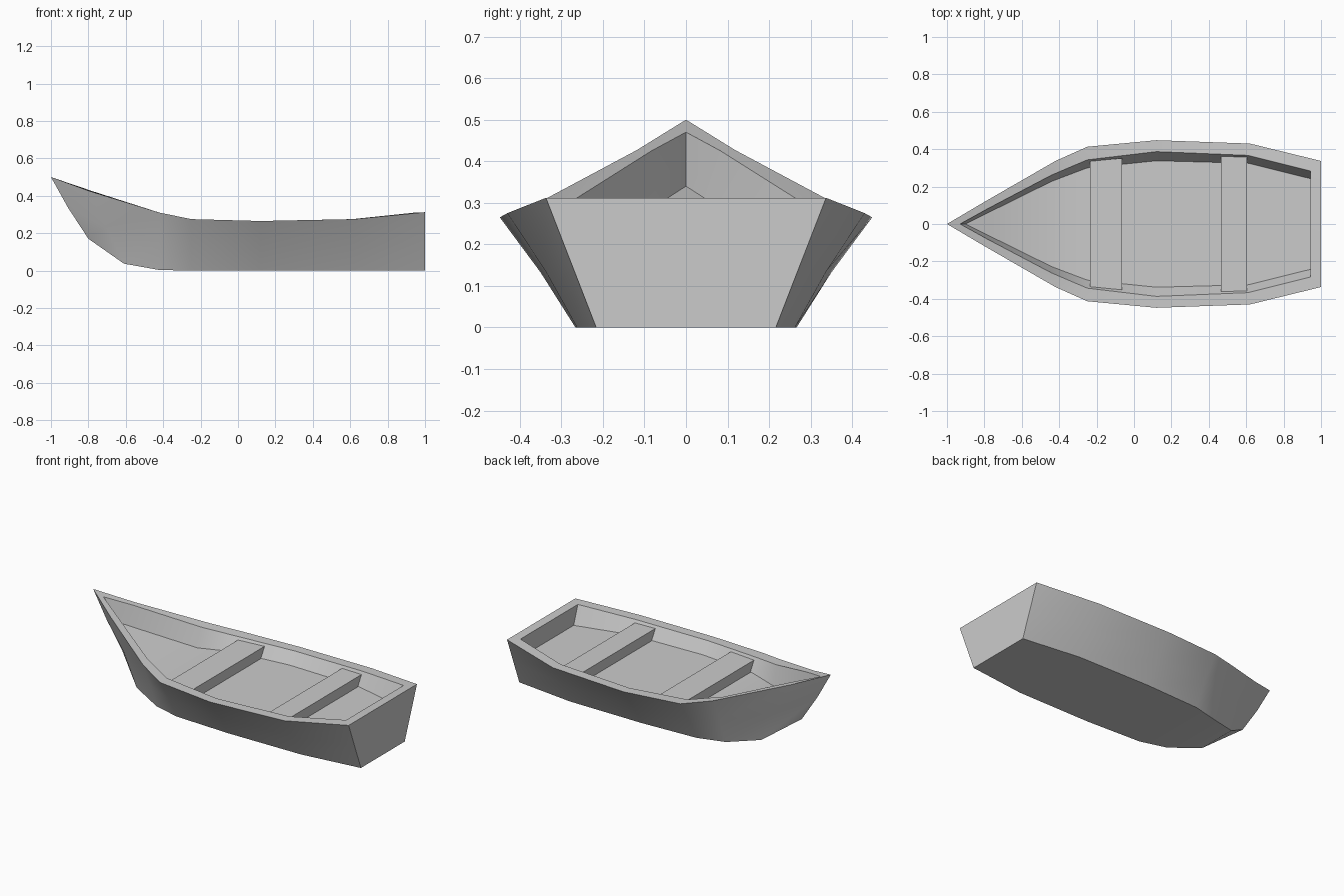
import bpy, bmesh

if "Cube" in bpy.data.objects:
    bpy.data.objects.remove(bpy.data.objects["Cube"])

# Hull stations from bow to stern, (x, half width, z) for each lengthwise line
rim = [(-1, 0, .5), (-.8, .118, .427), (-.42, .337, .31), (-.25, .413, .275),
       (.12, .448, .265), (.62, .43, .275), (1, .337, .312)]
chine = [(-.8, 0, .17), (-.61, .128, .037), (-.42, .206, .003), (-.25, .25, 0),
         (.12, .266, 0), (.62, .262, 0), (1, .216, 0)]
inner = [(-.93, 0, .47), (-.78, .083, .425), (-.44, .262, .312), (-.25, .343, .275),
         (.12, .387, .265), (.61, .367, .275), (.945, .283, .31)]
floor = [(-.9, 0, .34), (-.76, .07, .295), (-.44, .228, .195), (-.25, .3, .195),
         (.12, .338, .195), (.61, .325, .195), (.945, .242, .195)]


def finish(bm, name):
    bmesh.ops.remove_doubles(bm, verts=bm.verts, dist=1e-4)
    bmesh.ops.recalc_face_normals(bm, faces=bm.faces)
    mesh = bpy.data.meshes.new(name)
    bm.to_mesh(mesh)
    bm.free()
    ob = bpy.data.objects.new(name, mesh)
    bpy.context.collection.objects.link(ob)
    return ob


# Hull: skin closed cross-section loops, the bow ones collapse to the stem
bm = bmesh.new()
loops = []
for i, (r, c, n, f) in enumerate(zip(rim, chine, inner, floor)):
    pinch = .98 if 0 < i < 6 else 1
    m = ((r[0] + c[0]) / 2 - (.008 if i == 0 else 0),
         (r[1] + c[1]) / 2 * pinch, (r[2] + c[2]) / 2)
    half = [f, n, r, m, c]
    pts = half + [(x, -y, z) for x, y, z in reversed(half)]
    loops.append([bm.verts.new(p) for p in pts])
for a, b in zip(loops, loops[1:]):
    for j in range(10):
        k = (j + 1) % 10
        bm.faces.new((a[j], a[k], b[k], b[j]))
# Stern: transom, its top rim and its inside wall
s = loops[-1]
bm.faces.new(s[2:8])
bm.faces.new((s[1], s[2], s[7], s[8]))
bm.faces.new((s[0], s[1], s[8], s[9]))
hull = finish(bm, "hull")
bpy.context.view_layer.objects.active = hull
hull.select_set(True)
bpy.ops.object.shade_smooth_by_angle(angle=.52)
hull.select_set(False)


# Seats: tapered boards whose ends slope with the hull sides
def seat(name, x0, x1, w0, w1, top=.258, bottom=.19, slope=.04):
    bm = bmesh.new()
    for z, d in ((top, 0), (bottom, slope)):
        for x, w in ((x0, w0 - d), (x1, w1 - d)):
            for side in (-1, 1):
                bm.verts.new((x, side * w, z))
    bmesh.ops.convex_hull(bm, input=bm.verts)
    bmesh.ops.dissolve_limit(bm, angle_limit=.02, verts=bm.verts, edges=bm.edges)
    finish(bm, name)


seat("front_seat", -.235, -.063, .335, .352)
seat("rear_seat", .465, .603, .362, .357)
